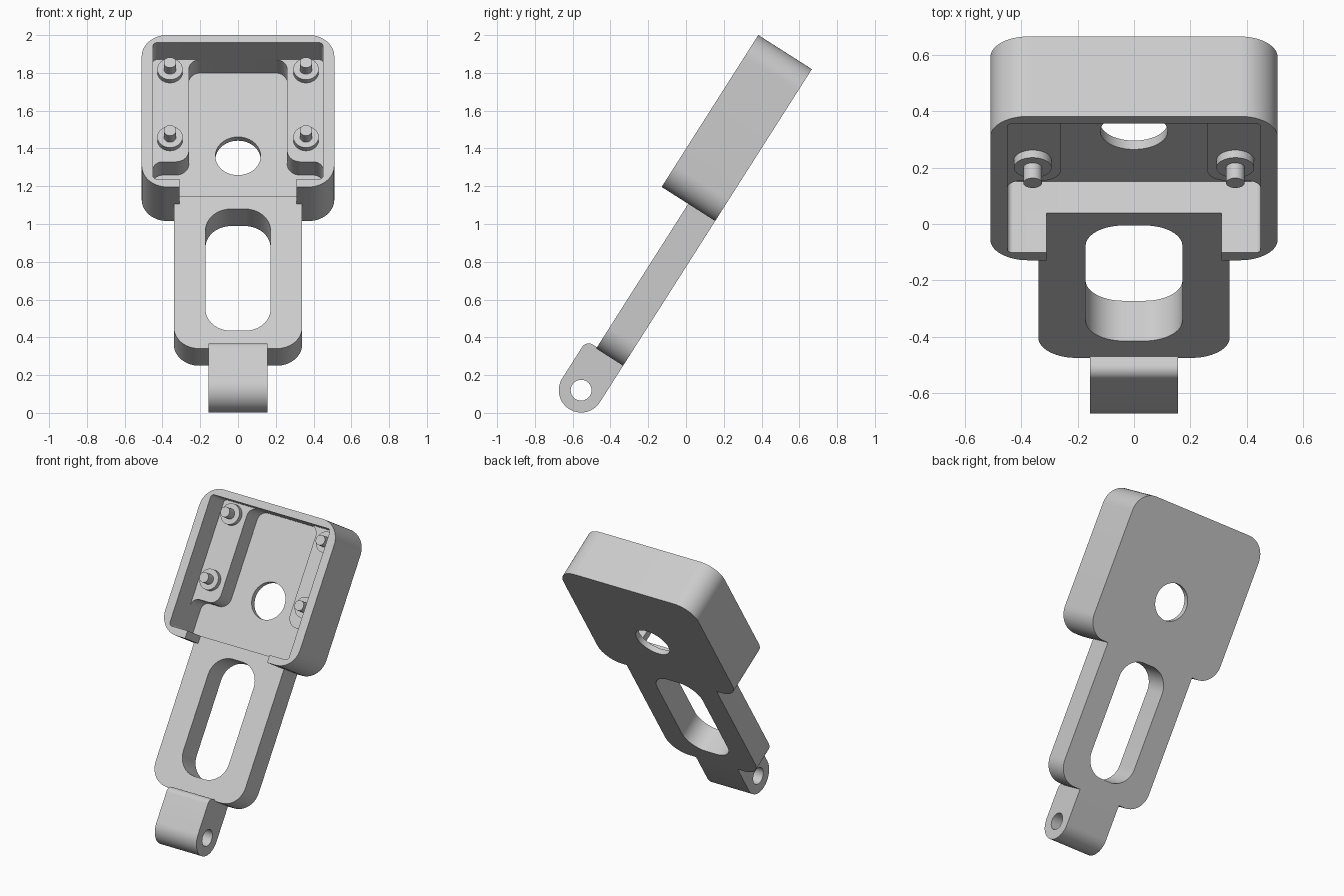
import bpy, bmesh, math
from mathutils import Vector, Matrix

cube = bpy.data.objects.get("Cube")
if cube:
    bpy.data.objects.remove(cube, do_unlink=True)

# The part is laid out flat (x across, y along, z thickness), then tilted up
TILT = Matrix.Rotation(math.radians(57.53), 4, 'X')
BACK, PLATE, RIM, FLOOR = 0.415, 0.584, 0.751, 0.452

grey = bpy.data.materials.new("light_grey")
grey.use_nodes = True
grey.diffuse_color = (0.6, 0.6, 0.6, 1)
grey.node_tree.nodes["Principled BSDF"].inputs["Base Color"].default_value = (0.6, 0.6, 0.6, 1)


def fillet(corners, steps=14):
    """Outline from (x, y, radius) corners, each rounded by its radius."""
    out = []
    for i, (x, y, r) in enumerate(corners):
        p = Vector((x, y))
        a = (Vector(corners[i - 1][:2]) - p).normalized()
        b = (Vector(corners[(i + 1) % len(corners)][:2]) - p).normalized()
        if r == 0:
            out.append(p)
            continue
        half = a.angle(b) / 2
        centre = p + (a + b).normalized() * (r / math.sin(half))
        start = p + a * (r / math.tan(half)) - centre
        sweep = (p + b * (r / math.tan(half)) - centre)
        total = math.atan2(start.x * sweep.y - start.y * sweep.x, start.dot(sweep))
        for k in range(steps + 1):
            t = total * k / steps
            c, s = math.cos(t), math.sin(t)
            out.append(centre + Vector((start.x * c - start.y * s, start.x * s + start.y * c)))
    return out


def rect(half, low, high, r_low=0, r_high=0):
    return fillet([(-half, low, r_low), (half, low, r_low), (half, high, r_high), (-half, high, r_high)])


def circle(x, y, r, n=48):
    return [Vector((x + r * math.cos(k * math.tau / n), y + r * math.sin(k * math.tau / n))) for k in range(n)]


def prism(name, outline, low, high, sideways=False):
    """Extrude an outline through the thickness, or across x if sideways."""
    bm = bmesh.new()
    place = (lambda p, h: (h, p.x, p.y)) if sideways else (lambda p, h: (p.x, p.y, h))
    bottom = bm.faces.new([bm.verts.new(place(p, low)) for p in outline])
    ext = bmesh.ops.extrude_face_region(bm, geom=[bottom])
    top = [g for g in ext["geom"] if isinstance(g, bmesh.types.BMVert)]
    offset = Vector(place(Vector((0, 0)), high - low))
    bmesh.ops.translate(bm, verts=top, vec=offset)
    bmesh.ops.recalc_face_normals(bm, faces=bm.faces)
    bm.transform(TILT)
    mesh = bpy.data.meshes.new(name)
    bm.to_mesh(mesh)
    bm.free()
    mesh.materials.append(grey)
    obj = bpy.data.objects.new(name, mesh)
    bpy.context.collection.objects.link(obj)
    return obj


def activate(obj):
    bpy.ops.object.select_all(action='DESELECT')
    obj.select_set(True)
    bpy.context.view_layer.objects.active = obj


def combine(target, tool, operation):
    mod = target.modifiers.new("combine", 'BOOLEAN')
    mod.operation, mod.solver, mod.object = operation, 'EXACT', tool
    activate(target)
    bpy.ops.object.modifier_apply(modifier=mod.name)
    bpy.data.objects.remove(tool, do_unlink=True)


# Open tray with a stepped floor
body = prism("tray_and_arm", rect(0.51, 0.94, 1.893, 0.135, 0.135), BACK, RIM)
combine(body, prism("cavity", rect(0.45, 0.99, 1.845, 0.02, 0.02), PLATE, 0.9), 'DIFFERENCE')
side = [(0.45, 0.99, 0.02), (0.45, 1.204, 0.05), (0.26, 1.204, 0.07), (0.26, 1.845, 0.06)]
recess = fillet(side + [(-x, y, r) for x, y, r in reversed(side)])
combine(body, prism("recess", recess, FLOOR, 0.65), 'DIFFERENCE')
combine(body, prism("rim_notch", rect(0.31, 0.9, 1.02), PLATE, 0.9), 'DIFFERENCE')
combine(body, prism("round_hole", circle(0, 1.324, 0.12), 0.3, 0.6), 'DIFFERENCE')

# Slotted arm
arm = prism("arm", rect(0.34, 0.032, 0.965, 0.135), BACK, PLATE)
combine(arm, prism("slot", rect(0.172, 0.144, 0.908, 0.135, 0.135), 0.3, 0.7), 'DIFFERENCE')
combine(body, arm, 'UNION')

# Hinge lug at the foot
lug_profile = fillet([(-0.315, BACK, 0.1179), (0.04, BACK, 0), (0.04, 0.651, 0.04), (-0.315, 0.651, 0.1179)])
lug = prism("hinge_lug", lug_profile, -0.157, 0.157, True)
combine(lug, prism("pin_hole", circle(-0.197, 0.533, 0.055), -0.3, 0.3, True), 'DIFFERENCE')
combine(body, lug, 'UNION')

# Four bosses with locating pins
parts = [body]
for sx, side_name in ((1, "left"), (-1, "right")):
    for y, level in ((1.34, "lower"), (1.766, "upper")):
        tag = f"{level}_{side_name}"
        parts.append(prism("boss_" + tag, circle(sx * 0.36, y, 0.067), 0.57, 0.616))
        parts.append(prism("pin_" + tag, circle(sx * 0.36, y, 0.033, 32), 0.6, 0.68))

for obj in parts:
    activate(obj)
    bpy.ops.object.shade_smooth_by_angle(angle=math.radians(30))
